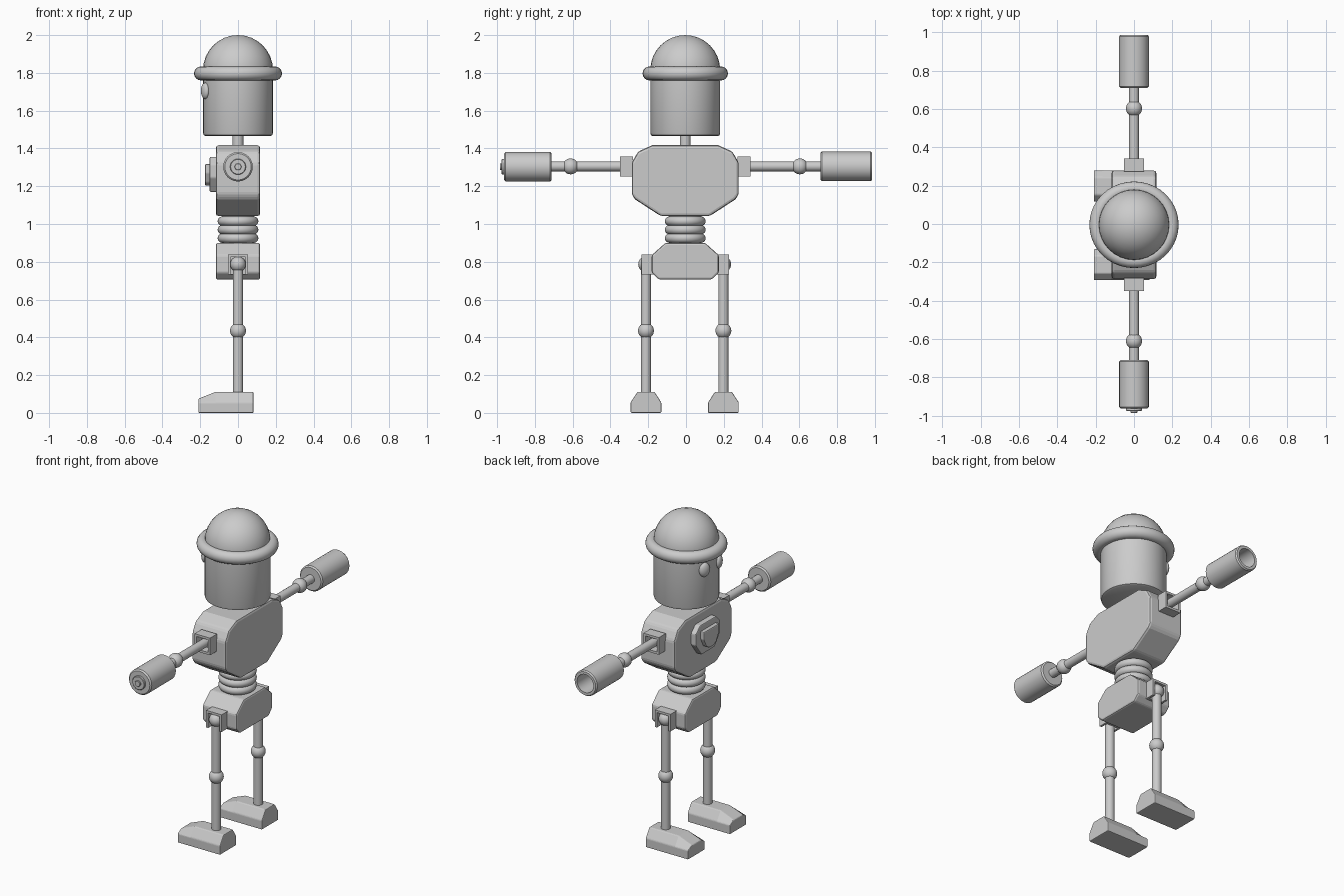
import bpy, bmesh, math
from mathutils import Vector

if "Cube" in bpy.data.objects:
    bpy.data.objects.remove(bpy.data.objects["Cube"])

GREY = bpy.data.materials.new("light grey metal")
GREY.use_nodes = True
GREY.diffuse_color = (0.6, 0.6, 0.6, 1)
GREY.node_tree.nodes["Principled BSDF"].inputs["Base Color"].default_value = (0.6, 0.6, 0.6, 1)
YC = -0.004  # body centre line


def finish(ob, name, bevel=0, smooth=True):
    ob.name = name
    ob.data.materials.clear()
    ob.data.materials.append(GREY)
    bpy.ops.object.select_all(action='DESELECT')
    ob.select_set(True)
    bpy.context.view_layer.objects.active = ob
    if bevel:
        m = ob.modifiers.new("bevel", 'BEVEL')
        m.width, m.segments, m.limit_method = bevel, 2, 'ANGLE'
        m.angle_limit = math.radians(25)
    if smooth:
        bpy.ops.object.shade_smooth_by_angle(angle=math.radians(30))
    return ob


def from_bmesh(bm, name, bevel=0, smooth=False):
    bmesh.ops.recalc_face_normals(bm, faces=bm.faces)
    me = bpy.data.meshes.new(name)
    bm.to_mesh(me)
    bm.free()
    ob = bpy.data.objects.new(name, me)
    bpy.context.collection.objects.link(ob)
    return finish(ob, name, bevel, smooth)


def lathe(name, profile, start, axis, steps=32, smooth=True):
    """Spin (radius, distance) points around an axis beginning at start."""
    bm = bmesh.new()
    vs = [bm.verts.new((r, 0, d)) for r, d in profile]
    edges = [bm.edges.new(p) for p in zip(vs, vs[1:])]
    bmesh.ops.spin(bm, geom=vs + edges, cent=(0, 0, 0), axis=(0, 0, 1),
                   angle=math.tau, steps=steps)
    bmesh.ops.remove_doubles(bm, verts=bm.verts, dist=0.0001)
    rot = Vector(axis).to_track_quat('Z', 'Y').to_matrix()
    for v in bm.verts:
        v.co = rot @ v.co + Vector(start)
    return from_bmesh(bm, name, 0, smooth)


def rod(name, start, end, r, edge=0.0):
    a, d = Vector(start), Vector(end) - Vector(start)
    n = d.length
    pts = [(0, 0), (r - edge, 0), (r, edge), (r, n - edge), (r - edge, n), (0, n)]
    return lathe(name, pts, a, d, 24)


def ball(name, loc, r, scale=(1, 1, 1)):
    bpy.ops.mesh.primitive_uv_sphere_add(segments=32, ring_count=16, radius=r, location=loc)
    ob = bpy.context.object
    ob.scale = scale
    return finish(ob, name)


def ring(name, z, major, minor):
    bpy.ops.mesh.primitive_torus_add(major_radius=major, minor_radius=minor, location=(0, YC, z),
                                     major_segments=40, minor_segments=16)
    return finish(bpy.context.object, name)


def box(name, lo, hi, bevel=0):
    bm = bmesh.new()
    bmesh.ops.create_cube(bm, size=1)
    lo, hi = Vector(lo), Vector(hi)
    for v in bm.verts:
        v.co = (lo + hi) / 2 + v.co * (hi - lo)
    return from_bmesh(bm, name, bevel)


def slab(name, half, x0, x1, bevel):
    """Extrude a mirrored (y, z) outline along x."""
    outline = half + [(-y, z) for y, z in reversed(half)]
    bm = bmesh.new()
    face = bm.faces.new([bm.verts.new((x0, y + YC, z)) for y, z in outline])
    new = bmesh.ops.extrude_face_region(bm, geom=[face])["geom"]
    bmesh.ops.translate(bm, vec=(x1 - x0, 0, 0),
                        verts=[g for g in new if isinstance(g, bmesh.types.BMVert)])
    return from_bmesh(bm, name, bevel)


def socket(name, y0, y1, z, s, open_bottom):
    """Square bracket walls around a joint, with a back plate."""
    h, t = 0.053, 0.014
    lo, hi = sorted((YC + s * y0, YC + s * y1))
    back = sorted((YC + s * y0, YC + s * (y0 + 0.015)))
    for side, x in (("front", -h), ("back", h - t)):
        box(f"{name}_{side}_wall", (x, lo, z - h), (x + t, hi, z + h))
    box(name + "_top_wall", (-h, lo, z + h - t), (h, hi, z + h))
    if not open_bottom:
        box(name + "_bottom_wall", (-h, lo, z - h), (h, hi, z - h + t))
    box(name + "_plate", (-h, back[0], z - h), (h, back[1], z + h))


# Head, brim, dome and neck
lathe("head", [(0, 0), (0.17, 0), (0.181, 0.005), (0.185, 0.016), (0.185, 0.33), (0, 0.33)],
      (0, YC, 1.465), (0, 0, 1), 40)
ball("dome", (0, YC, 1.815), 0.185)
ring("helmet_brim", 1.797, 0.196, 0.037).scale = (1, 0.97, 1)
rod("neck", (0, YC, 1.40), (0, YC, 1.48), 0.029)
for side, s in (("left", -1), ("right", 1)):
    eye = ball(side + "_eye", (-0.173, YC + s * 0.07, 1.705), 0.043, (0.5, 0.8, 1))
    eye.rotation_euler.z = -s * math.radians(22)

# Torso, chest plate, waist and pelvis
slab("torso", [(0.175, 1.417), (0.25, 1.383), (0.283, 1.325), (0.283, 1.155), (0.265, 1.13),
               (0.13, 1.042)], -0.117, 0.117, 0.014)
slab("chest_plate", [(0.08, 1.355), (0.12, 1.315), (0.12, 1.245), (0.065, 1.17)],
     -0.15, -0.11, 0.006)
slab("chest_badge", [(0.075, 1.318), (0.075, 1.27), (0.05, 1.22), (0.02, 1.203)],
     -0.174, -0.145, 0.006)
for i in range(3):
    ring(f"waist_ring_{i + 1}", 1.015 - 0.045 * i, 0.083, 0.025)
rod("waist_core", (0, YC, 0.88), (0, YC, 1.06), 0.085)
slab("pelvis", [(0.105, 0.9), (0.178, 0.835), (0.178, 0.742), (0.14, 0.706)],
     -0.117, 0.117, 0.01)

for side, s in (("left", -1), ("right", 1)):
    # Arm
    def arm(y, z=1.305):
        return (0, YC + s * y, z)
    socket(side + "_shoulder", 0.277, 0.345, 1.304, s, False)
    rod(side + "_arm", arm(0.285), arm(0.73), 0.026)
    ball(side + "_elbow", arm(0.607), 0.042)
    # Leg
    def leg(z):
        return (0, YC - 0.003 + s * 0.205, z)
    socket(side + "_hip", 0.17, 0.232, 0.786, s, True)
    ball(side + "_hip_ball", leg(0.787), 0.041)
    rod(side + "_leg", leg(0.09), leg(0.787), 0.027)
    ball(side + "_knee", leg(0.435), 0.042)
    # Foot: one section at the heel, instep and toe
    bm = bmesh.new()
    rows = []
    for x, top in ((0.082, 0.111), (-0.12, 0.111), (-0.21, 0.075)):
        half = [(0.081, 0), (0.081, 0.056), (0.045, top)]
        pts = half + [(-y, z) for y, z in reversed(half)]
        rows.append([bm.verts.new((x, leg(0)[1] + y, z)) for y, z in pts])
    for a, b in zip(rows, rows[1:]):
        for i in range(6):
            j = (i + 1) % 6
            bm.faces.new((a[i], a[j], b[j], b[i]))
    bm.faces.new(rows[0])
    bm.faces.new(rows[-1])
    from_bmesh(bm, side + "_foot", 0.005)

# Hands: one solid with a stepped button, one an open tube
rod("button_hand", (0, -0.711, 1.303), (0, -0.963, 1.303), 0.078, 0.008)
rod("hand_button", (0, -0.955, 1.303), (0, -0.976, 1.303), 0.042, 0.003)
rod("hand_button_tip", (0, -0.97, 1.303), (0, -0.986, 1.303), 0.018, 0.002)
lathe("tube_hand", [(0, 0), (0.07, 0), (0.078, 0.008), (0.078, 0.267), (0.072, 0.275),
                    (0.056, 0.275), (0.056, 0.12), (0, 0.12)], (0, 0.711, 1.305), (0, 1, 0))
